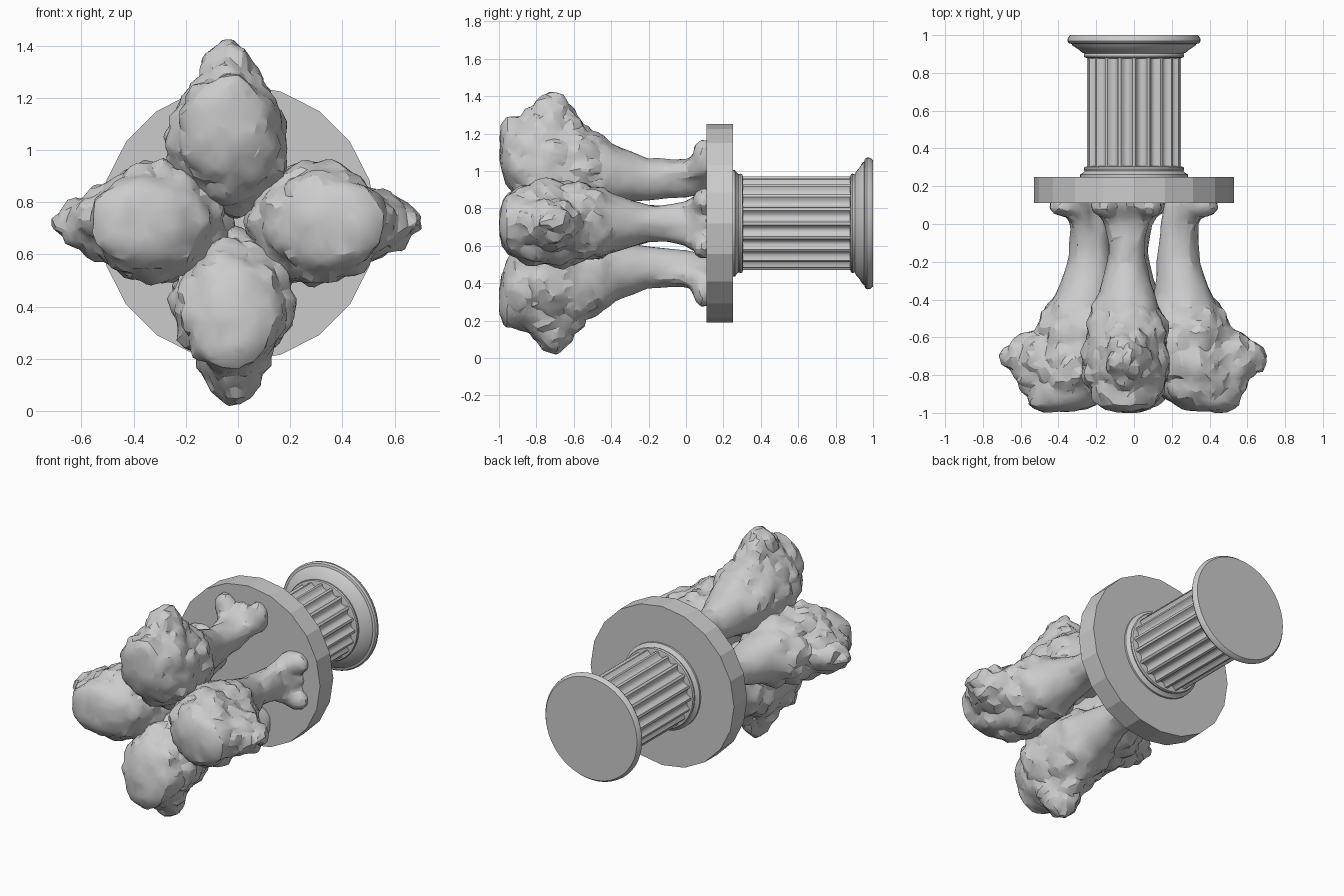
import bpy, bmesh, math
from mathutils import Vector, Matrix, noise

if "Cube" in bpy.data.objects:
    bpy.data.objects.remove(bpy.data.objects["Cube"])

AXIS_Z = 0.72


def finish(bm, name, angle=30):
    bmesh.ops.recalc_face_normals(bm, faces=bm.faces[:])
    me = bpy.data.meshes.new(name)
    bm.to_mesh(me)
    bm.free()
    ob = bpy.data.objects.new(name, me)
    bpy.context.collection.objects.link(ob)
    bpy.ops.object.select_all(action='DESELECT')
    ob.select_set(True)
    bpy.context.view_layer.objects.active = ob
    bpy.ops.object.shade_smooth_by_angle(angle=math.radians(angle))
    return ob


def loft(bm, rings):
    """Skin closed rings of points and cap both ends."""
    loops = [[bm.verts.new(p) for p in ring] for ring in rings]
    n = len(loops[0])
    for a, b in zip(loops, loops[1:]):
        for i in range(n):
            j = (i + 1) % n
            bm.faces.new((a[i], a[j], b[j], b[i]))
    bm.faces.new(loops[0])
    bm.faces.new(loops[-1])


def ring(y, rx, rz, n, cz):
    return [Vector((rx * math.cos(math.tau * i / n), y, cz + rz * math.sin(math.tau * i / n)))
            for i in range(n)]


def lathe(name, profile, n, angle=30):
    bm = bmesh.new()
    loft(bm, [ring(y, r, r, n, AXIS_Z) for r, y in profile])
    return finish(bm, name, angle)


# Round mounting plate
lathe("plate", [(0.53, 0.11), (0.53, 0.25)], 20, 10)

# Column mouldings
lathe("column_collar", [(0.285, 0.24), (0.285, 0.262), (0.272, 0.27), (0.262, 0.28),
                        (0.266, 0.29), (0.262, 0.302), (0.24, 0.306)], 48)
lathe("column_foot", [(0.24, 0.876), (0.262, 0.882), (0.266, 0.89), (0.262, 0.903),
                      (0.275, 0.908), (0.295, 0.925), (0.325, 0.944), (0.33, 0.953),
                      (0.345, 0.957), (0.353, 0.968), (0.35, 0.985), (0.338, 1.0)], 48)

# Fluted shaft with scooped grooves
bm = bmesh.new()
flute = [(0, 0.25), (0.2, 0.25), (0.3, 0.236), (0.45, 0.226), (0.6, 0.223), (0.75, 0.226), (0.9, 0.236)]
count = 20
outline = []
for k in range(count):
    for f, r in flute:
        a = math.tau * (k + f - 0.1) / count
        outline.append((r * math.cos(a), AXIS_Z + r * math.sin(a)))
loft(bm, [[(x, y, z) for x, z in outline] for y in (0.295, 0.885)])
finish(bm, "fluted_shaft", 40)


def ball(bm, centre, size):
    bmesh.ops.create_icosphere(bm, subdivisions=3, radius=1,
                               matrix=Matrix.Translation(centre) @ Matrix.Diagonal((*size, 1)))


def drumstick(name, turn, shift, seed):
    """Bone and meat along y, built outward along +z and turned around the axis."""
    bm = bmesh.new()
    # y, distance from axis, radial half size, sideways half size
    body = [(0.12, 0.29, 0.13, 0.11), (0.06, 0.265, 0.115, 0.09), (0, 0.24, 0.10, 0.085),
            (-0.2, 0.235, 0.115, 0.10), (-0.38, 0.26, 0.155, 0.155), (-0.45, 0.275, 0.20, 0.19),
            (-0.55, 0.285, 0.235, 0.22), (-0.67, 0.28, 0.265, 0.235), (-0.8, 0.31, 0.255, 0.235),
            (-0.91, 0.35, 0.22, 0.19), (-0.96, 0.385, 0.18, 0.155), (-0.985, 0.40, 0.13, 0.11),
            (-0.995, 0.405, 0.06, 0.05)]
    loft(bm, [ring(y, ht, hr, 24, c) for y, c, hr, ht in body])
    # Outer meat bulge with a pointed tip
    ball(bm, (0, -0.73, 0.48), (0.15, 0.19, 0.17))
    ball(bm, (0, -0.71, 0.58), (0.11, 0.12, 0.105))
    ball(bm, (0, -0.72, 0.63), (0.065, 0.08, 0.08))
    # Rim lobe at the free end
    ball(bm, (0, -0.95, 0.46), (0.12, 0.05, 0.10))
    # Bone splits into two prongs that flare out against the plate
    for s in (-1, 1):
        prong = [(-0.2, 0.04, 0.26, 0.06), (-0.08, 0.055, 0.265, 0.06), (0, 0.075, 0.275, 0.055),
                 (0.06, 0.10, 0.31, 0.075), (0.12, 0.12, 0.34, 0.09)]
        loft(bm, [[p + Vector((s * x, 0, 0)) for p in ring(y, r * 0.8, r, 16, c)]
                  for y, x, c, r in prong])
        ball(bm, (s * 0.12, 0.095, 0.36), (0.07, 0.06, 0.09))
    ob = finish(bm, name)
    # Fuse the pieces
    mod = ob.modifiers.new("fuse", 'REMESH')
    mod.mode = 'VOXEL'
    mod.voxel_size = 0.02
    bpy.ops.object.modifier_apply(modifier=mod.name)
    # Rough, crumbly meat surface
    bm = bmesh.new()
    bm.from_mesh(ob.data)
    bm.normal_update()
    moves = []
    for v in bm.verts:
        y = v.co.y
        meat = min(1, max(0.2, (-0.36 - y) / 0.1)) * min(1, max(0.45, (y + 1.0) / 0.1))
        p = v.co + Vector((seed * 7.3, seed * 3.1, 0))
        d = noise.voronoi(p * 9)[0][0]
        h = 0.045 * (0.42 - d) + 0.01 * noise.noise(p * 26)
        moves.append(v.normal * h * meat)
    for v, m in zip(bm.verts, moves):
        v.co += m
        v.co.y = min(0.13, max(-1.0, v.co.y))
    bm.to_mesh(ob.data)
    bm.free()
    # Irregular facets
    mod = ob.modifiers.new("facets", 'DECIMATE')
    mod.ratio = 0.2
    bpy.ops.object.modifier_apply(modifier=mod.name)
    ob.data.transform(Matrix.Translation((shift, 0, AXIS_Z)) @ Matrix.Rotation(math.radians(turn), 4, 'Y'))
    bpy.ops.object.shade_smooth_by_angle(angle=math.radians(24))


for i, (label, turn, shift) in enumerate([("top", 0, -0.04), ("right", 90, 0),
                                          ("bottom", 180, -0.02), ("left", 270, 0)]):
    drumstick("drumstick_" + label, turn, shift, i + 1)
